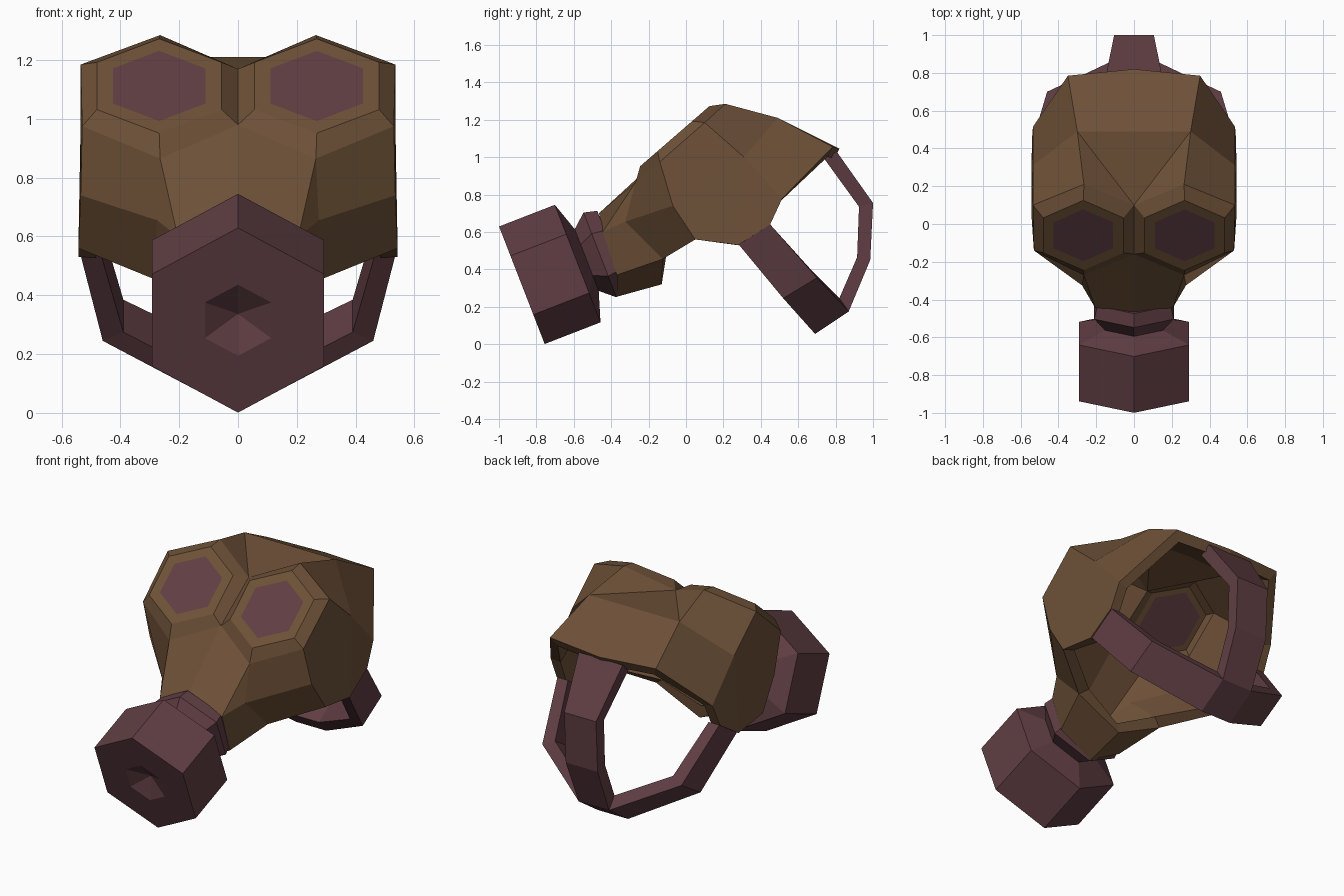
import bpy, bmesh
from math import sin, cos, radians
from mathutils import Vector

default_cube = bpy.data.objects.get("Cube")
if default_cube:
    bpy.data.objects.remove(default_cube, do_unlink=True)


def make_material(name, color):
    material = bpy.data.materials.new(name)
    material.use_nodes = True
    material.diffuse_color = color
    material.node_tree.nodes["Principled BSDF"].inputs["Base Color"].default_value = color
    return material


leather = make_material("brown leather", (0.155, 0.082, 0.039, 1))
rubber = make_material("maroon rubber", (0.117, 0.048, 0.057, 1))


def make_object(name, bm, materials):
    mesh = bpy.data.meshes.new(name)
    bm.to_mesh(mesh)
    bm.free()
    for material in materials:
        mesh.materials.append(material)
    obj = bpy.data.objects.new(name, mesh)
    bpy.context.collection.objects.link(obj)
    return obj


def add_mirror(obj):
    mirror = obj.modifiers.new("Mirror", 'MIRROR')
    mirror.merge_threshold = 0.002


def hexagon(center, side, up, radius):
    """Six points, the first one at the top, running towards the side axis."""
    angles = [radians(60 * k) for k in range(6)]
    return [center + radius * (sin(a) * side + cos(a) * up) for a in angles]


X_AXIS = Vector((1, 0, 0))

# Mask shell: the left half, mirrored and thickened inwards
EYE_CENTER = Vector((0.268, -0.06, 1.112))
EYE_UP = Vector((0, 0.755, 0.655)).normalized()

points = {
    # Socket corners around the eye
    "socket0": (0.265, 0.21, 1.285), "socket1": (0.535, 0.1, 1.185),
    "socket2": (0.53, -0.14, 0.975), "socket3": (0.265, -0.27, 0.865),
    "socket4": (0, -0.16, 0.98), "socket5": (0, 0.1, 1.17),
    # Forehead and crown
    "crown": (0.3, 0.49, 1.21), "crown_mid": (0, 0.49, 1.21),
    "back": (0.35, 0.785, 1.055), "back_mid": (0, 0.82, 1.045),
    # Temple and lower rim
    "temple": (0.535, 0.31, 1.0), "rim_high": (0.535, 0.515, 0.78),
    "rim_mid": (0.54, 0.45, 0.64), "rim_low": (0.543, 0.28, 0.53),
    "jaw": (0.543, 0.05, 0.56), "cheek": (0.535, -0.07, 0.74),
    # Muzzle and chin
    "nose": (0, -0.465, 0.7), "nose_side": (0.205, -0.445, 0.6),
    "mouth_side": (0.205, -0.37, 0.37), "mouth": (0, -0.365, 0.255),
    "muzzle_side": (0.275, -0.325, 0.655),
    "chin": (0, -0.13, 0.32), "chin_side": (0.285, -0.125, 0.455),
}
for name, radius in (("frame", 0.245), ("lens", 0.182)):
    for k, p in enumerate(hexagon(EYE_CENTER, X_AXIS, EYE_UP, radius)):
        points[name + str(k)] = p

panels = [
    "socket5 socket0 crown", "socket5 crown crown_mid", "crown_mid crown back back_mid",
    "socket0 socket1 temple crown", "crown temple rim_high back",
    "socket1 socket2 cheek temple", "temple cheek jaw rim_low",
    "temple rim_low rim_mid rim_high", "socket2 socket3 muzzle_side cheek",
    "socket3 nose_side muzzle_side", "socket3 socket4 nose nose_side",
    "cheek muzzle_side chin_side jaw", "muzzle_side nose_side mouth_side chin_side",
    "mouth_side mouth chin chin_side",
]
for k in range(6):
    n = (k + 1) % 6
    panels.append(f"lens{k} frame{k} frame{n} lens{n}")
    panels.append(f"frame{k} socket{k} socket{n} frame{n}")
panels.append(" ".join(f"lens{k}" for k in range(6)))

bm = bmesh.new()
verts = {name: bm.verts.new(p) for name, p in points.items()}
for panel in panels:
    face = bm.faces.new([verts[name] for name in panel.split()])
lens_face = face
lens_face.material_index = 1
bmesh.ops.recalc_face_normals(bm, faces=bm.faces)
lens_face.normal_update()
if lens_face.normal.z < 0:
    bmesh.ops.reverse_faces(bm, faces=bm.faces)
mask = make_object("mask_shell", bm, [leather, rubber])
add_mirror(mask)
solid = mask.modifiers.new("Thickness", 'SOLIDIFY')
solid.thickness = 0.06
solid.offset = -1
solid.use_even_offset = True

# Filter canister and collar: six-sided turned parts on a tilted axis
FILTER_FRONT = Vector((0, -0.8775, 0.315))
FILTER_AXIS = Vector((0, 0.932, 0.362)).normalized()
FILTER_UP = Vector((0, -0.362, 0.932)).normalized()


def hex_lathe(name, profile):
    bm = bmesh.new()
    rings = []
    for along, radius in profile:
        center = FILTER_FRONT + FILTER_AXIS * along
        ring = hexagon(center, X_AXIS, FILTER_UP, radius) if radius else [center]
        rings.append([bm.verts.new(p) for p in ring])
    for a, b in zip(rings, rings[1:]):
        for k in range(6):
            n = (k + 1) % 6
            corners = [a[k % len(a)], a[n % len(a)], b[n % len(b)], b[k % len(b)]]
            bm.faces.new(list(dict.fromkeys(corners)))
    bmesh.ops.recalc_face_normals(bm, faces=bm.faces)
    return make_object(name, bm, [rubber])


hex_lathe("filter_with_collar", [(0.06, 0), (0, 0.13), (0, 0.337), (0.32, 0.337),
                                 (0.372, 0.177), (0.448, 0.243), (0.52, 0.225),
                                 (0.52, 0)])


# Straps: bands swept through four-cornered sections
def band(name, sections):
    bm = bmesh.new()
    rings = [[bm.verts.new(p) for p in section] for section in sections]
    for a, b in zip(rings, rings[1:]):
        for k in range(4):
            n = (k + 1) % 4
            bm.faces.new([a[k], a[n], b[n], b[k]])
    bm.faces.new(rings[0])
    if abs(rings[-1][0].co.x) > 0.001:
        bm.faces.new(rings[-1])
    bmesh.ops.recalc_face_normals(bm, faces=bm.faces)
    return make_object(name, bm, [rubber])


# Lower strap: lower edge, upper edge and inward offset at each bend
lower_bends = [
    ((0.535, 0.28, 0.535), (0.535, 0.45, 0.64), (-0.07, 0, 0)),
    ((0.46, 0.52, 0.245), (0.46, 0.7, 0.355), (-0.07, -0.02, 0.03)),
    ((0.1, 0.69, 0.055), (0.1, 0.87, 0.175), (-0.02, -0.04, 0.06)),
    ((0, 0.69, 0.055), (0, 0.87, 0.175), (0, -0.04, 0.06)),
]
sections = []
for low, high, inward in lower_bends:
    low, high, inward = Vector(low), Vector(high), Vector(inward)
    sections.append([low, high, high + inward, low + inward])
add_mirror(band("lower_strap", sections))

# Rear strap: half width, then outer and inner points in side profile
rear_bends = [
    (0.145, (0.805, 1.03), (0.74, 0.99)),
    (0.105, (1.0, 0.755), (0.925, 0.735)),
    (0.105, (0.985, 0.45), (0.915, 0.465)),
    (0.1, (0.87, 0.175), (0.8, 0.2)),
]
band("rear_strap", [[(-w, *outer), (w, *outer), (w, *inner), (-w, *inner)]
                    for w, outer, inner in rear_bends])
